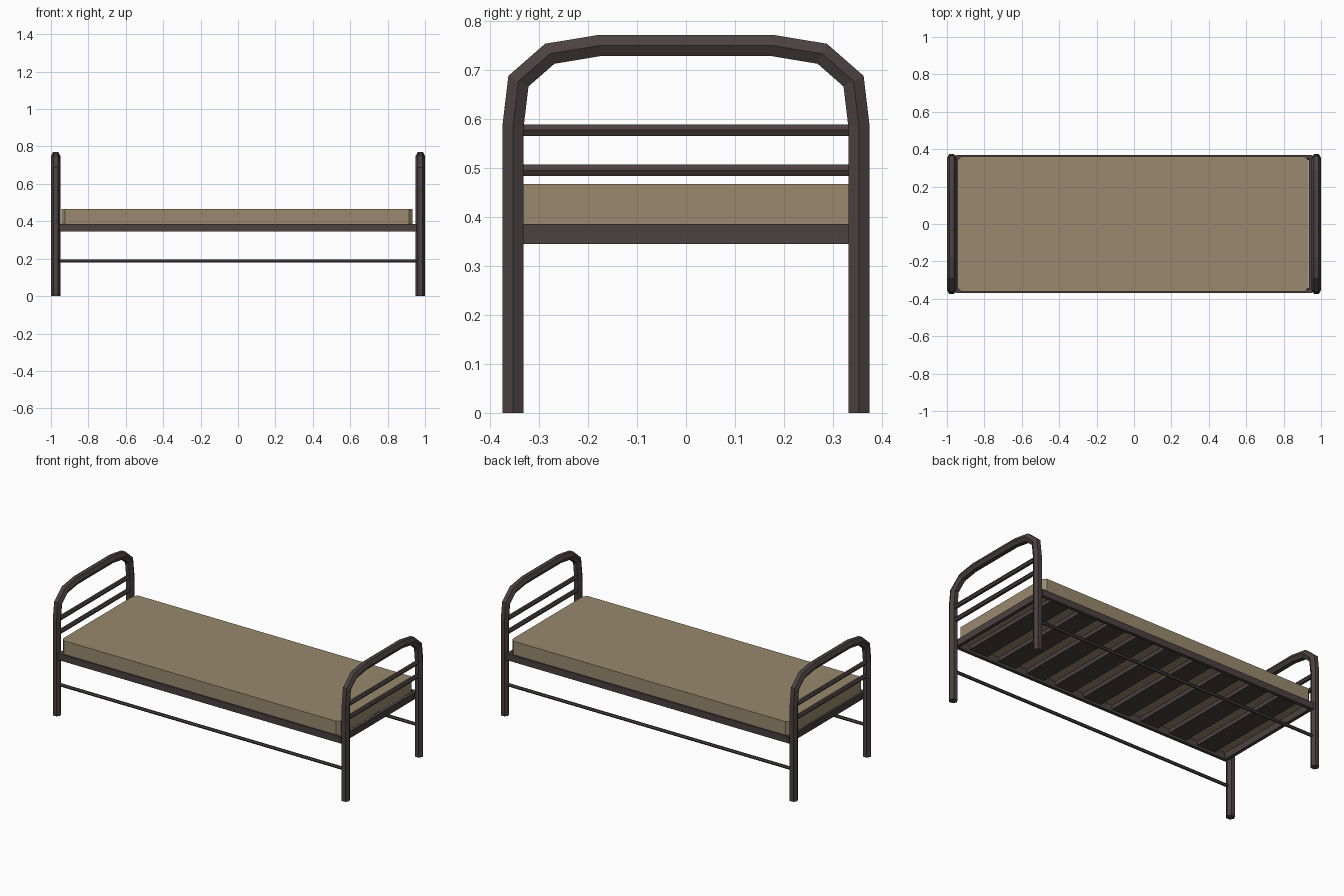
import bpy, bmesh, math
from mathutils import Vector

if "Cube" in bpy.data.objects:
    bpy.data.objects.remove(bpy.data.objects["Cube"])


def material(name, rgb):
    m = bpy.data.materials.new(name)
    m.diffuse_color = (*rgb, 1)
    m.use_nodes = True
    m.node_tree.nodes["Principled BSDF"].inputs["Base Color"].default_value = m.diffuse_color
    return m


METAL = material("dark_metal", (0.072, 0.052, 0.052))
FABRIC = material("tan_fabric", (0.32, 0.25, 0.155))


def finish(bm, name, mat):
    bmesh.ops.recalc_face_normals(bm, faces=bm.faces)
    me = bpy.data.meshes.new(name)
    bm.to_mesh(me)
    bm.free()
    me.materials.append(mat)
    ob = bpy.data.objects.new(name, me)
    bpy.context.collection.objects.link(ob)
    return ob


def tube(name, path, radius, side, n=6):
    """Six-sided tube with mitred bends; side is perpendicular to the path plane."""
    pts, side = [Vector(p) for p in path], Vector(side)
    bm, rings = bmesh.new(), []
    for i, p in enumerate(pts):
        a = (p - pts[i - 1]).normalized() if i > 0 else None
        b = (pts[i + 1] - p).normalized() if i < len(pts) - 1 else None
        a, b = a or b, b or a
        t = (a + b).normalized()
        normal = t.cross(side) / t.dot(a)
        rings.append([bm.verts.new(p + radius * (math.cos(k * math.tau / n) * side
                                                 + math.sin(k * math.tau / n) * normal))
                      for k in range(n)])
    for r, s in zip(rings, rings[1:]):
        for k in range(n):
            bm.faces.new((r[k], r[(k + 1) % n], s[(k + 1) % n], s[k]))
    bm.faces.new(rings[0])
    bm.faces.new(rings[-1])
    return finish(bm, name, METAL)


def box(name, lo, hi, mat, chamfer=0):
    bm = bmesh.new()
    bmesh.ops.create_cube(bm, size=1)
    for v in bm.verts:
        v.co = [(l + h) / 2 + c * (h - l) for l, h, c in zip(lo, hi, v.co)]
    if chamfer:
        edges = [e for e in bm.edges
                 if abs(e.verts[0].co.z - e.verts[1].co.z) > 0.01]
        bmesh.ops.bevel(bm, geom=edges, offset=chamfer, segments=1, affect='EDGES')
    return finish(bm, name, mat)


# Arched end frames with two cross rails each
half = [(0.353, 0.0), (0.353, 0.585), (0.342, 0.677), (0.278, 0.733), (0.175, 0.75)]
arch = half + [(-y, z) for y, z in reversed(half)]
for label, x in (("head", -0.975), ("foot", 0.975)):
    tube(label + "_arch", [(x, y, z) for y, z in arch], 0.025, (1, 0, 0))
    for i, z in enumerate((0.495, 0.577)):
        tube(f"{label}_cross_rail_{i + 1}", [(x, -0.35, z), (x, 0.35, z)], 0.0135, (1, 0, 0))

# Bed base: side rails, end rails, lower stretchers
T = 0.02
for label, s in (("front", -1), ("back", 1)):
    y0, y1 = sorted((s * 0.37, s * (0.37 - T)))
    box(label + "_side_rail", (-0.955, y0, 0.345), (0.955, y1, 0.385), METAL)
    tube(label + "_stretcher", [(-0.965, s * 0.353, 0.188), (0.965, s * 0.353, 0.188)],
         0.0095, (0, 1, 0))
for label, s in (("head", -1), ("foot", 1)):
    x0, x1 = sorted((s * 0.955, s * (0.955 - T)))
    box(label + "_end_rail", (x0, -0.35, 0.345), (x1, 0.35, 0.385), METAL)

# Slats under the mattress
for i in range(9):
    x = -0.8 + 0.2 * i
    box(f"slat_{i + 1}", (x - 0.06, -0.35, 0.36), (x + 0.06, 0.35, 0.384), METAL)

# Mattress with cut corners
box("mattress", (-0.944, -0.36, 0.385), (0.934, 0.36, 0.467), FABRIC, chamfer=0.02)
